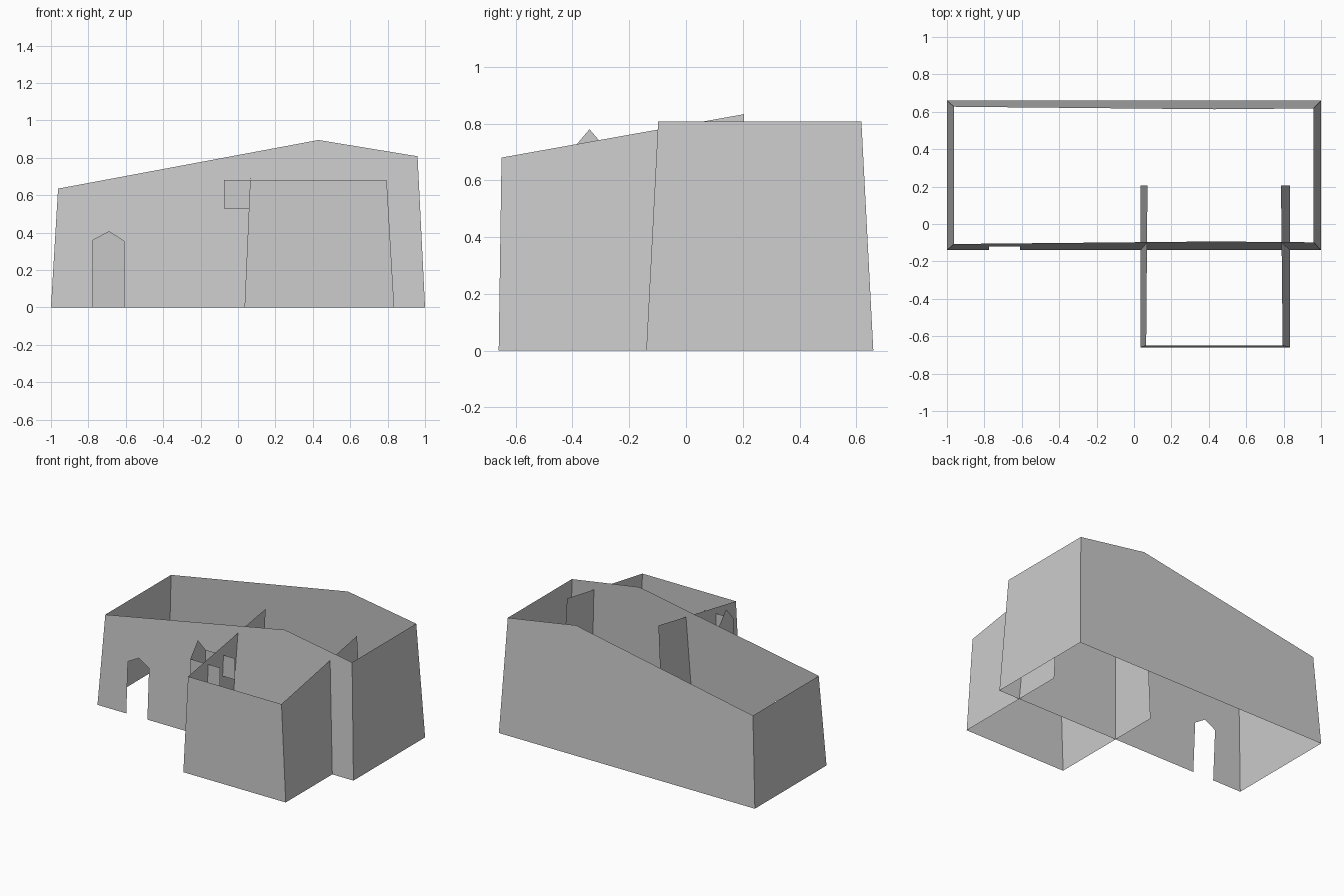
import bpy
import bmesh
from mathutils import Vector

cube = bpy.data.objects.get("Cube")
if cube:
    bpy.data.objects.remove(cube, do_unlink=True)

plaster = bpy.data.materials.new("plain_grey")
plaster.use_nodes = True
GREY = (0.6, 0.6, 0.6, 1)
plaster.diffuse_color = GREY
plaster.node_tree.nodes["Principled BSDF"].inputs["Base Color"].default_value = GREY


def sheet(name, points, outward):
    """A flat single-sided wall from its outline, facing the outward direction."""
    bm = bmesh.new()
    face = bm.faces.new([bm.verts.new(p) for p in points])
    face.normal_update()
    if face.normal.dot(Vector(outward)) < 0:
        face.normal_flip()
    mesh = bpy.data.meshes.new(name)
    bm.to_mesh(mesh)
    bm.free()
    mesh.materials.append(plaster)
    obj = bpy.data.objects.new(name, mesh)
    bpy.context.collection.objects.link(obj)
    return obj


LEAN = 0.052


def front_y(z):
    return -0.14 + LEAN * z


def back_y(z):
    return 0.66 - LEAN * z


# Main building: open shell with leaning walls and a gabled top line
LOW, HIGH, RIDGE = (-0.962, 0.635), (0.96, 0.808), (0.43, 0.895)
gable = [(1, 0), HIGH, RIDGE, LOW, (-1, 0)]
door = [(-0.775, 0), (-0.775, 0.36), (-0.69, 0.405), (-0.61, 0.355), (-0.61, 0)]

sheet("main_back_wall", [(x, back_y(z), z) for x, z in gable], (0, 1, 0))
sheet("main_front_wall", [(x, front_y(z), z) for x, z in gable + door], (0, -1, 0))
for name, side, (x, z) in (("main_left_wall", 1, HIGH), ("main_right_wall", -1, LOW)):
    sheet(name, [(side, front_y(0), 0), (side, back_y(0), 0),
                 (x, back_y(z), z), (x, front_y(z), z)], (side, 0, 0))

# Annex: front wall and two side walls that run on into the main building
FRONT, TOP_FRONT, END = -0.66, -0.65, 0.205
EAVE, END_TOP = 0.68, 0.833
sheet("annex_front_wall", [(0.035, FRONT, 0), (0.835, FRONT, 0),
                           (0.795, TOP_FRONT, EAVE), (0.065, TOP_FRONT, EAVE)], (0, -1, 0))
for name, side, base, eave, end in (("annex_left_wall", 1, 0.835, 0.795, 0.786),
                                    ("annex_right_wall", -1, 0.035, 0.065, 0.072)):
    sheet(name, [(base, FRONT, 0), (base, END, 0),
                 (end, END, END_TOP), (eave, TOP_FRONT, EAVE)], (side, 0, 0))

# Window bay: two cheeks through the annex wall and a pointed outer panel
OUT, IN, MID, HALF = -0.075, 0.155, -0.34, 0.085
SILL, SHOULDER, PEAK = 0.53, 0.68, 0.78
for name, side in (("bay_front_cheek", -1), ("bay_back_cheek", 1)):
    y = MID + side * HALF
    sheet(name, [(OUT, y, SILL), (IN, y, SILL), (IN, y, SHOULDER), (OUT, y, SHOULDER)],
          (0, side, 0))
sheet("bay_outer_panel", [(OUT, MID - HALF, SILL), (OUT, MID + HALF, SILL),
                          (OUT, MID + HALF, SHOULDER), (OUT, MID, PEAK),
                          (OUT, MID - HALF, SHOULDER)], (-1, 0, 0))
